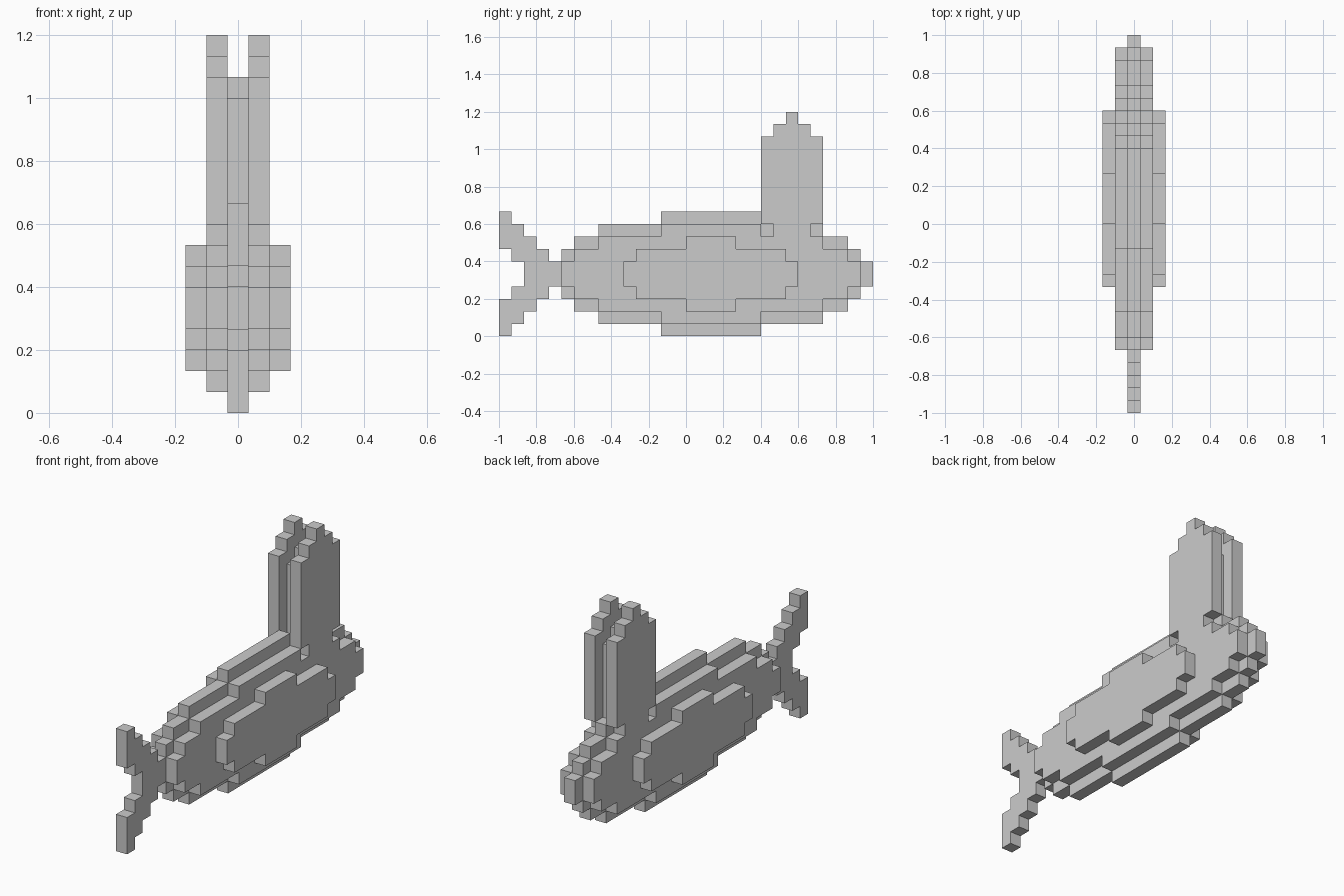
import bpy, bmesh

if "Cube" in bpy.data.objects:
    bpy.data.objects.remove(bpy.data.objects["Cube"])

U = 1 / 15      # size of one block

grey = bpy.data.materials.new("light_grey")
grey.use_nodes = True
COLOUR = (0.6, 0.6, 0.6, 1)
grey.diffuse_color = COLOUR
grey.node_tree.nodes["Principled BSDF"].inputs["Base Color"].default_value = COLOUR


def plate(name, layer, runs):
    """One-block-thick plate from runs (z0, z1, y0, y1) in blocks.
    Layers other than the middle one are mirrored to both sides."""
    bm = bmesh.new()
    for z0, z1, y0, y1 in runs:
        for z in range(z0, z1):
            for y in range(y0, y1):
                corners = ((y, z), (y + 1, z), (y + 1, z + 1), (y, z + 1))
                bm.faces.new([bm.verts.new((layer * U, a * U - 1, b * U)) for a, b in corners])
    bmesh.ops.remove_doubles(bm, verts=bm.verts, dist=U / 10)
    bmesh.ops.dissolve_limit(bm, angle_limit=0.01, verts=bm.verts, edges=bm.edges)
    mesh = bpy.data.meshes.new(name)
    bm.to_mesh(mesh)
    bm.free()
    mesh.materials.append(grey)
    obj = bpy.data.objects.new(name, mesh)
    bpy.context.collection.objects.link(obj)
    solid = obj.modifiers.new("thickness", 'SOLIDIFY')
    solid.thickness = U
    solid.offset = 0
    if layer:
        obj.modifiers.new("both_sides", 'MIRROR').use_axis[0] = True
    return obj


def oval(spans, half):
    """Runs symmetric about the body's mid height; spans go from the middle outwards."""
    mid = 5
    runs = [(mid - half, mid + half, *spans[0])]
    for i, span in enumerate(spans[1:]):
        low, high = mid - half - i, mid + half + i
        runs += [(low - 1, low, *span), (high, high + 1, *span)]
    return runs


# Body: core, side layers and flank plates, each stepping inwards
steps = [(5, 29), (6, 28), (8, 26), (13, 21)]
plate("body_core", 0, oval([(5, 30), (5, 29)] + steps[1:], 1))
plate("body_sides", 1, oval(steps, 1))
plate("flank_plates", 2, oval([(10, 24), (11, 23), (15, 19)], 1))

# Forked tail
plate("tail", 0, [(7, 10, 0, 1), (0, 3, 0, 1), (6, 9, 1, 2), (1, 4, 1, 2),
                  (2, 8, 2, 3), (3, 7, 3, 4), (4, 6, 4, 5)])

# Tall upright blades with a smaller web between them
plate("upright_blades", 1, [(8, 9, 22, 25), (9, 16, 21, 26), (16, 17, 22, 25), (17, 18, 23, 24)])
plate("blade_web", 0, [(9, 15, 22, 25), (15, 16, 23, 24)])
